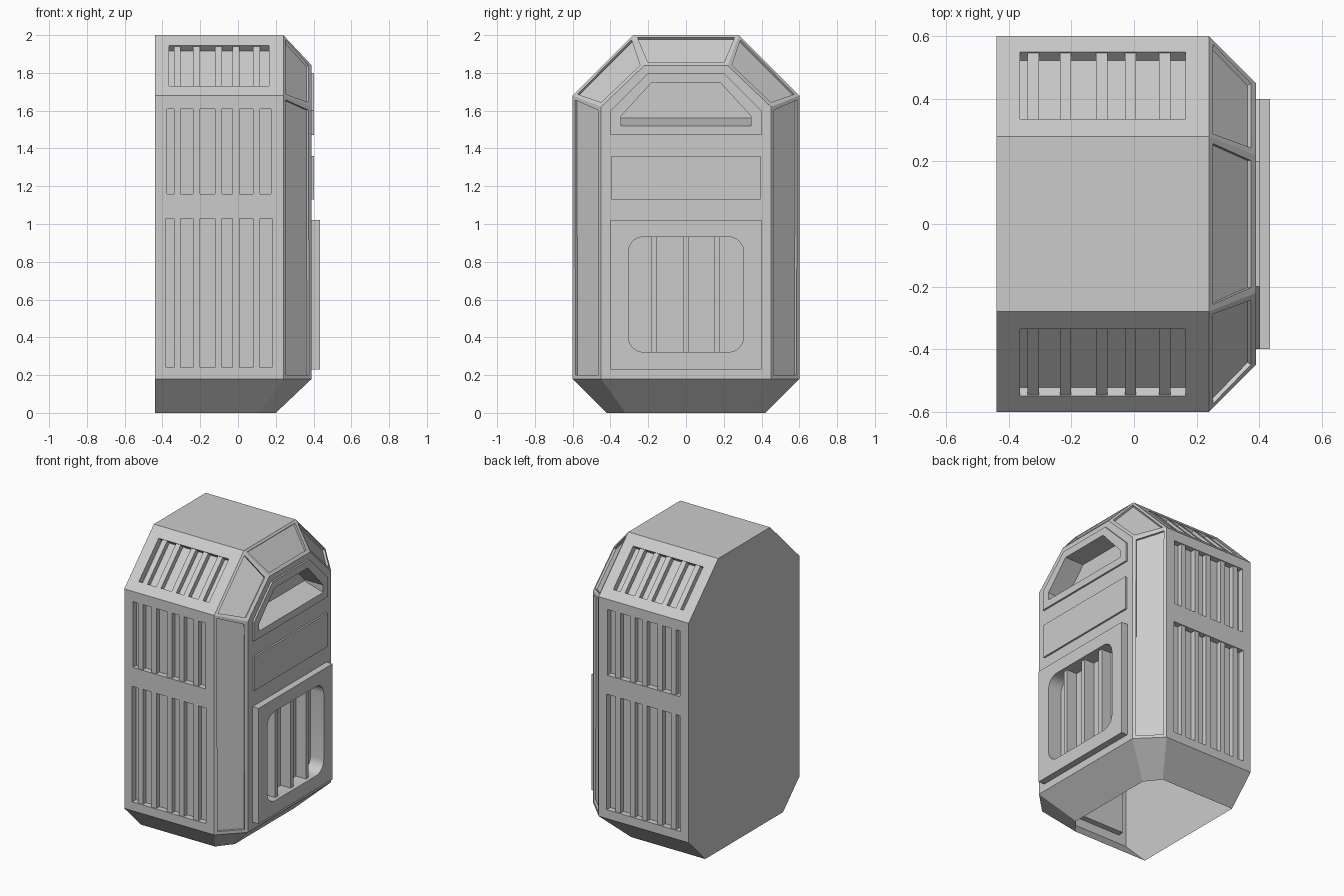
import bpy, bmesh, math
from mathutils import Matrix, Vector

if "Cube" in bpy.data.objects:
    bpy.data.objects.remove(bpy.data.objects["Cube"])


def finish(name, bm):
    bmesh.ops.recalc_face_normals(bm, faces=bm.faces[:])
    me = bpy.data.meshes.new(name)
    bm.to_mesh(me)
    bm.free()
    ob = bpy.data.objects.new(name, me)
    bpy.context.scene.collection.objects.link(ob)
    return ob


def bridge(bm, rings):
    """Skin equal-length rings, return the quads per span and the ring verts."""
    vs = [[bm.verts.new(p) for p in r] for r in rings]
    n = len(rings[0])
    spans = [[bm.faces.new((a[i], a[(i + 1) % n], b[(i + 1) % n], b[i])) for i in range(n)]
             for a, b in zip(vs, vs[1:])]
    return spans, vs


def loft(name, rings):
    bm = bmesh.new()
    _, vs = bridge(bm, rings)
    bm.faces.new(vs[0])
    bm.faces.new(vs[-1])
    return finish(name, bm)


def prism(name, pts, x0, x1):
    return loft(name, [[(x, y, z) for y, z in pts] for x in (x0, x1)])


def box(name, lo, hi, m=Matrix()):
    rect = [(lo[1], lo[2]), (hi[1], lo[2]), (hi[1], hi[2]), (lo[1], hi[2])]
    return loft(name, [[m @ Vector((x, y, z)) for y, z in rect] for x in (lo[0], hi[0])])


def rect(y, z0, z1):
    return [(-y, z0), (y, z0), (y, z1), (-y, z1)]


def sym(half):
    """Mirror a right-half outline, listed bottom to top, into a closed loop."""
    return half + [(p[0], -p[1], p[2]) for p in reversed(half)]


def cut(ob, cutters):
    bpy.context.view_layer.objects.active = ob
    for c in cutters:
        m = ob.modifiers.new("cut", 'BOOLEAN')
        m.operation = 'DIFFERENCE'
        m.solver = 'EXACT'
        m.object = c
        bpy.ops.object.modifier_apply(modifier=m.name)


# Body shell: back outline, chamfer start, front outline
bm = bmesh.new()
spans, vs = bridge(bm, [
    sym([(-.44, .42, 0), (-.44, .6, .18), (-.44, .6, 1.68), (-.44, .28, 2)]),
    sym([(.12, .42, 0), (.24, .6, .18), (.24, .6, 1.68), (.24, .28, 2)]),
    sym([(.2, .32, 0), (.39, .45, .18), (.39, .45, 1.62), (.39, .22, 1.84)])])
bm.faces.new(vs[0])
f = vs[2]
bm.faces.new(f[1:7])
bm.faces.new((f[0], f[1], f[6], f[7]))
bm.faces.new((vs[1][0], f[0], f[7], vs[1][7])) if not spans[1][7].is_valid else None
bmesh.ops.recalc_face_normals(bm, faces=bm.faces[:])
# Recessed panels on the five front chamfer faces
panels = spans[1][1:6]
bmesh.ops.inset_individual(bm, faces=panels, thickness=.029, depth=0)
bmesh.ops.inset_individual(bm, faces=panels, thickness=.0005, depth=-.015)
body = finish("body_shell", bm)

cutters = []
# Side and shoulder vents: (centre y, centre z, tilt, half height, x min, x max)
vents = [("lower_vent", .6, .635, 0, .395, -.38, .18),
         ("upper_vent", .6, 1.385, 0, .225, -.375, .175),
         ("shoulder_vent", .4425, 1.8375, 45, .152, -.365, .165)]
for side, s in (("left", 1), ("right", -1)):
    for name, y, z, tilt, h, x0, x1 in vents:
        m = (Matrix.Scale(s, 4, (0, 1, 0)) @ Matrix.Translation((0, y, z))
             @ Matrix.Rotation(math.radians(tilt), 4, 'X'))
        cutters.append(box("vent_cutter", (x0, -.04, -h), (x1, .04, h), m))
        for x in (-.322, -.219, -.103, -.011, .098):
            box(f"{name}_slat_{side}", (x - .018, -.04, -h), (x + .018, -.006, h), m)

# Raised front plates
top_plate = prism("display_plate", [(-.4, 1.47), (.4, 1.47), (.4, 1.6), (.2, 1.8),
                                    (-.2, 1.8), (-.4, 1.6)], .39, .402)
prism("label_plate", rect(.395, 1.13, 1.36), .39, .402)
door = prism("door_panel", rect(.4, .23, 1.02), .39, .435)

# Niche with a sloping floor in the top plate
niche = loft("niche_cutter", [
    [(x, -.345, z), (x, .345, z), (x, .345, 1.57), (x, .18, 1.75), (x, -.18, 1.75), (x, -.345, 1.57)]
    for x, z in ((.41, 1.517), (.26, 1.562))])

# Rounded door window
r, pts = .08, []
for k, (sy, sz) in enumerate(((1, 1), (-1, 1), (-1, -1), (1, -1))):
    for i in range(7):
        a = math.radians(90 * k + 15 * i)
        pts.append((sy * (.305 - r) + r * math.cos(a), .627 + sz * (.305 - r) + r * math.sin(a)))
window = prism("window_cutter", pts, .335, .5)

cut(body, cutters + [niche, window])
cut(top_plate, [niche])
cut(door, [window])
for c in cutters + [niche, window]:
    bpy.data.objects.remove(c)

# Door window bars
for y in (-.17, -.002, .163):
    box("window_bar", (.335, y - .015, .322), (.41, y + .015, .932))

# Open underside
bm = bmesh.new()
bm.from_mesh(body.data)
under = [f for f in bm.faces if all(v.co.z < .001 for v in f.verts)]
bmesh.ops.delete(bm, geom=under, context='FACES')
bm.to_mesh(body.data)
bm.free()

# Smooth only the rounded window corners
for ob in (body, door):
    bpy.ops.object.select_all(action='DESELECT')
    ob.select_set(True)
    bpy.context.view_layer.objects.active = ob
    bpy.ops.object.shade_smooth_by_angle(angle=math.radians(20))
